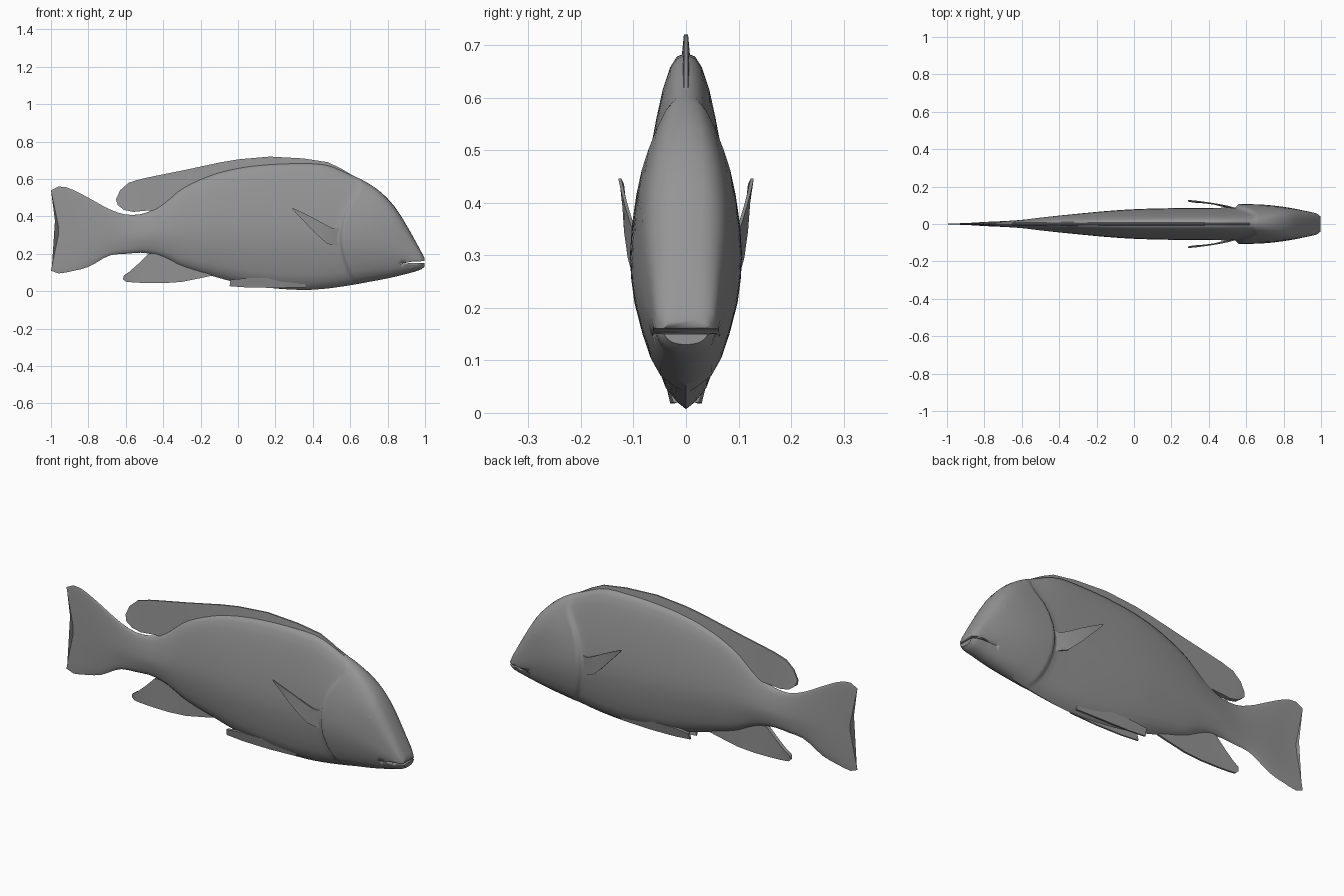
import bpy, bmesh, math
from mathutils import Vector

if "Cube" in bpy.data.objects:
    bpy.data.objects.remove(bpy.data.objects["Cube"])

grey = bpy.data.materials.new("plain grey")
grey.diffuse_color = (0.3, 0.3, 0.3, 1)
grey.use_nodes = True
grey.node_tree.nodes["Principled BSDF"].inputs["Base Color"].default_value = grey.diffuse_color


def loft(name, rings, angle=40):
    """Skin closed rings of points into a capped solid."""
    bm = bmesh.new()
    loops = [[bm.verts.new(p) for p in r] for r in rings]
    n = len(loops[0])
    for a, b in zip(loops, loops[1:]):
        for i in range(n):
            j = (i + 1) % n
            bm.faces.new((a[i], a[j], b[j], b[i]))
    bm.faces.new(loops[0])
    bm.faces.new(loops[-1])
    bmesh.ops.recalc_face_normals(bm, faces=bm.faces)
    me = bpy.data.meshes.new(name)
    bm.to_mesh(me)
    bm.free()
    me.polygons.foreach_set("use_smooth", [True] * len(me.polygons))
    me.set_sharp_from_angle(angle=math.radians(angle))
    me.materials.append(grey)
    ob = bpy.data.objects.new(name, me)
    bpy.context.collection.objects.link(ob)
    return ob


def curve(table, col, x):
    """Smooth interpolation of one column of a table keyed on its first column."""
    n = len(table)
    x = min(max(x, table[0][0]), table[-1][0])
    i = max(k for k in range(n - 1) if table[k][0] <= x)

    def slope(k):
        a, b = table[max(k - 1, 0)], table[min(k + 1, n - 1)]
        return (b[col] - a[col]) / (b[0] - a[0])
    p, q = table[i], table[i + 1]
    d = q[0] - p[0]
    t = (x - p[0]) / d
    return ((2*t**3 - 3*t*t + 1) * p[col] + (t**3 - 2*t*t + t) * d * slope(i)
            + (3*t*t - 2*t**3) * q[col] + (t**3 - t*t) * d * slope(i + 1))


# Body stations: x, top, bottom, half width
BODY = [(-1, .54, .11, .003), (-.96, .56, .095, .004), (-.9, .55, .105, .006),
        (-.8, .50, .13, .011), (-.69, .44, .19, .016), (-.6, .41, .20, .022),
        (-.5, .417, .205, .034), (-.4, .47, .18, .045), (-.3, .55, .13, .055),
        (-.15, .62, .085, .069), (0, .66, .045, .079), (.17, .68, .018, .084),
        (.35, .685, .007, .086), (.48, .675, .015, .087), (.6, .625, .032, .088),
        (.7, .575, .05, .085), (.78, .515, .065, .078), (.85, .435, .08, .069),
        (.92, .32, .098, .057), (.975, .22, .115, .047), (.997, .178, .13, .034)]
# Cross-section: height fraction, width fraction
SECTION = [(0, 0), (.06, .45), (.15, .68), (.3, .92), (.45, 1), (.57, .94),
           (.73, .78), (.87, .56), (.96, .35), (1, 0)]
HEIGHTS = [0, .02, .06, .12, .2, .3, .38, .45, .54, .64, .73, .82, .9, .96, .99, 1]


def smooth(a, b, x):
    t = min(max((x - a) / (b - a), 0), 1)
    return t * t * (3 - 2 * t)


def body_point(u, h):
    # gill edge bows backward at mid height, tail edge is notched
    x = u + min(.5 * (h - .42) ** 2, .1) * max(0, 1 - abs(u - .555) / .3)
    top, bot, w = (curve(BODY, c, x) for c in (1, 2, 3))
    x += .045 * (1 - abs(2 * h - 1)) * max(0, (-.8 - u) / .2)
    f = max(0, curve(SECTION, 1, h))
    if h in (.02, .99):
        f = .2
    full = max(0, 1 - abs(2 * h - 1) ** 3) ** (1 / 3)
    k = smooth(.5, .9, u) * (1 if h > .45 else .35)
    w *= 1 + .21 * smooth(.54, .56, u)
    return Vector((x, w * (f + (full - f) * k), bot + (top - bot) * h))


stations = [-1 + .04 * i for i in range(38)] + [.51, .535, .545, .552, .56, .575]
stations += [.6 + .025 * i for i in range(15)] + [.97, .98, .99, .997]
rings = []
for u in stations:
    half = [body_point(u, h) for h in HEIGHTS]
    rings.append(half + [Vector((p.x, -p.y, p.z)) for p in half[-2:0:-1]])
body = loft("body", rings, 45)

# Mouth slit
slit = loft("mouth_cutter", [[(x, -.2, z - t), (x, .2, z - t), (x, .2, z + t), (x, -.2, z + t)]
                             for x, z, t in ((.87, .147, .0005), (.94, .156, .004), (1.05, .155, .006))])
slit.hide_render = True
slit.hide_viewport = True
cut = body.modifiers.new("mouth", 'BOOLEAN')
cut.operation = 'DIFFERENCE'
cut.solver = 'EXACT'
cut.object = slit


def fin(name, pairs, edge=.004, base=.014):
    """Blade from (outer point, inner point) pairs, thicker along the inner side."""
    rings = []
    for i, (o, r) in enumerate(pairs):
        o, r = Vector(o), Vector(r)
        e, b = Vector((0, edge, 0)), Vector((0, base, 0))
        rings.append([o - e, o + e, r + b, r - b])
    return loft(name, rings, 50)


def flat(pairs):
    return [((a, 0, b), (c, 0, d)) for a, b, c, d in pairs]


# Dorsal fin with a free rounded lobe behind
fin("dorsal_fin", flat([
    (.62, .615, .6, .57), (.55, .657, .55, .6), (.48, .69, .48, .62), (.35, .71, .35, .64),
    (.17, .72, .17, .63), (0, .705, 0, .61), (-.1, .688, -.1, .58), (-.3, .645, -.28, .5),
    (-.45, .615, -.42, .435), (-.52, .60, -.5, .43), (-.585, .58, -.56, .424),
    (-.63, .54, -.61, .435), (-.653, .49, -.643, .46)]), .004, .012)

# Anal fin
fin("anal_fin", flat([
    (-.14, .083, -.13, .12), (-.2, .07, -.2, .15), (-.3, .05, -.27, .17), (-.4, .043, -.38, .21),
    (-.5, .044, -.48, .2), (-.56, .047, -.535, .145), (-.6, .051, -.58, .105),
    (-.615, .065, -.61, .085)]), .005, .010)

# Paired fins and eyes
for s, side in ((-1, "right"), (1, "left")):
    fin("pectoral_fin_" + side, [
        ((.29, s * .126, .446), (.293, s * .122, .436)),
        ((.34, s * .121, .423), (.335, s * .117, .392)),
        ((.40, s * .113, .393), (.38, s * .114, .345)),
        ((.46, s * .103, .36), (.43, s * .107, .295)),
        ((.51, s * .093, .335), (.475, s * .096, .255)),
        ((.56, s * .078, .335), (.54, s * .078, .235))], .003, .004)
    fin("pelvic_fin_" + side, [
        ((.36, s * .02, .02), (.36, s * .03, .06)),
        ((.2, s * .026, .018), (.2, s * .034, .07)),
        ((.05, s * .026, .02), (.05, s * .034, .07)),
        ((-.045, s * .025, .027), (-.04, s * .033, .062))], .004, .008)
    bpy.ops.mesh.primitive_uv_sphere_add(segments=20, ring_count=12, radius=1,
                                         location=(.82, s * .071, .362))
    eye = bpy.context.object
    eye.name = "eye_" + side
    eye.scale = (.032, .013, .034)
    eye.rotation_euler = (s * .1, 0, -s * .17)
    eye.data.materials.append(grey)
    bpy.ops.object.shade_smooth()
